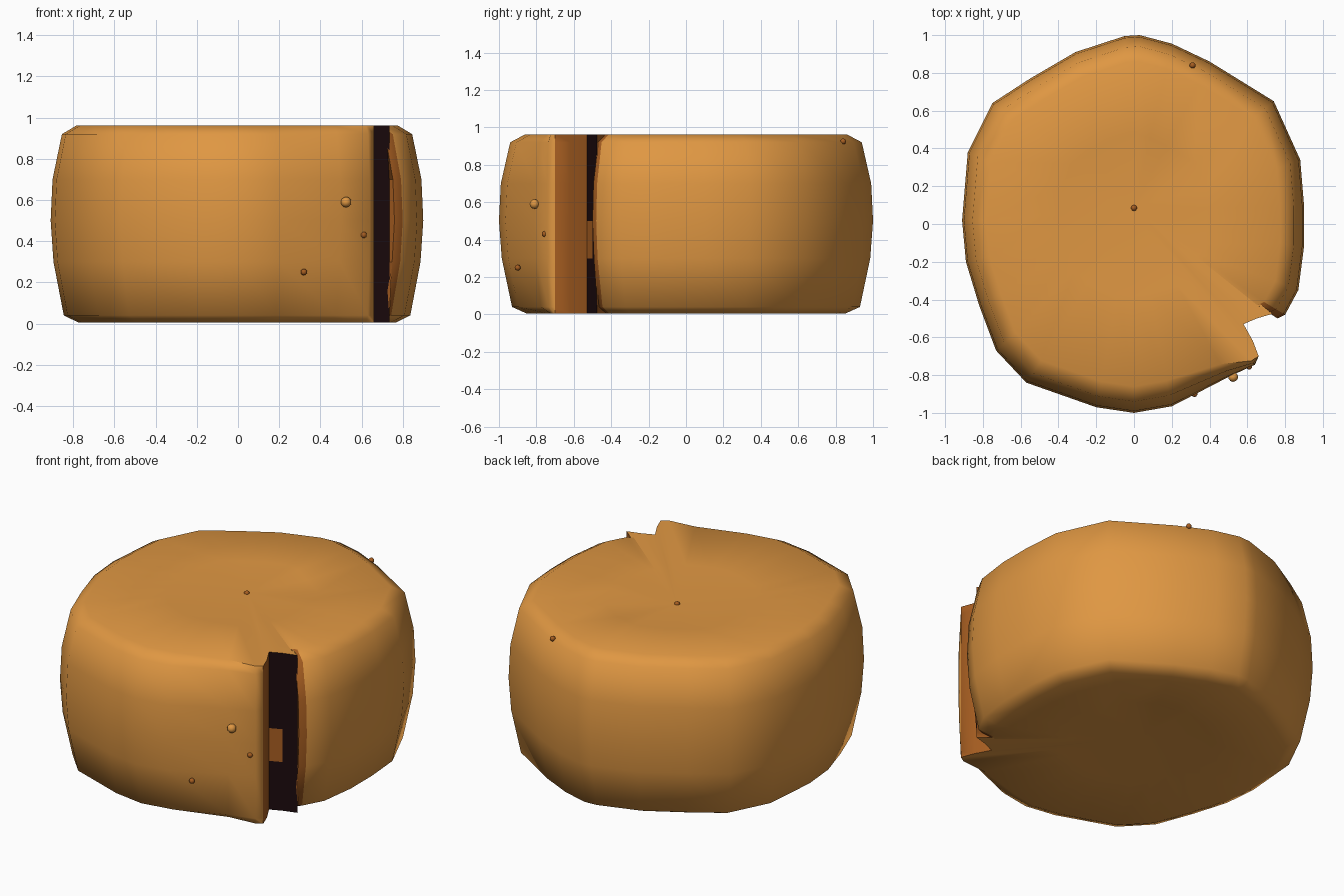
import bpy, bmesh, math
from mathutils import Vector

if "Cube" in bpy.data.objects:
    bpy.data.objects.remove(bpy.data.objects["Cube"])


def material(name, rgb):
    m = bpy.data.materials.new(name)
    m.diffuse_color = (*rgb, 1)
    m.use_nodes = True
    m.node_tree.nodes["Principled BSDF"].inputs["Base Color"].default_value = m.diffuse_color
    return m


crust = material("golden crust", (0.74, 0.31, 0.055))
brown = material("toasted brown", (0.38, 0.11, 0.015))
dark = material("dark inside", (0.011, 0.003, 0.004))

# Rounded outline seen from above, going clockwise
outer = [(0.03, 1.0), (0.2, 0.955), (0.4, 0.86), (0.74, 0.65), (0.88, 0.34),
         (0.9, 0.1), (0.9, -0.12), (0.87, -0.35), (0.8, -0.48)]
# Vertical split in the side: back wall, deep corner, front wall
split = [(0.76, -0.5), (0.735, -0.475), (0.65, -0.5), (0.58, -0.53),
         (0.63, -0.62), (0.66, -0.7)]
rest = [(0.64, -0.745), (0.5, -0.81), (0.2, -0.965), (0.0, -1.0), (-0.2, -0.97),
        (-0.57, -0.84), (-0.73, -0.67), (-0.82, -0.43), (-0.89, -0.2), (-0.91, 0.02),
        (-0.88, 0.38), (-0.75, 0.64), (-0.55, 0.77), (-0.31, 0.91), (-0.05, 0.995)]
# how strongly each outline point follows the barrel bulge
points = ([(p, 1.0) for p in outer] + [(split[0], 1.0)]
          + [(p, 0.0) for p in split[1:]] + [(rest[0], 0.2), (rest[1], 0.6)]
          + [(p, 1.0) for p in rest[2:]])
levels = [(0.004, 0.85), (0.04, 0.93), (0.3, 0.985), (0.5, 1.0),
          (0.7, 0.99), (0.92, 0.94), (0.963, 0.86)]

bm = bmesh.new()
rings = []
for z, s in levels:
    rings.append([bm.verts.new((x * (1 + (s - 1) * w), y * (1 + (s - 1) * w), z))
                  for (x, y), w in points])
n = len(points)
first = len(outer)
for k in range(len(rings) - 1):
    for i in range(n):
        j = (i + 1) % n
        f = bm.faces.new((rings[k][i], rings[k][j], rings[k + 1][j], rings[k + 1][i]))
        if i in (first + 1, first + 2):
            patch = i == first + 2 and k == 2
            f.material_index = 1 if patch else 2
        elif first - 1 <= i <= first + 4:
            f.material_index = 1

# Slightly sunken top and bottom with a dented crease
centre, dent = Vector((0, 0.09)), Vector((0.2, 0.37))


def cap(ring, z_mid, z_low):
    mid = []
    for v in ring:
        p = centre + (v.co.xy - centre) * 0.5
        mid.append(bm.verts.new((p.x, p.y, z_low if (p - dent).length < 0.13 else z_mid)))
    c = bm.verts.new((centre.x, centre.y, z_low))
    for i in range(n):
        j = (i + 1) % n
        bm.faces.new((ring[i], ring[j], mid[j], mid[i]))
        bm.faces.new((mid[i], mid[j], c))


cap(rings[-1], 0.953, 0.93)
cap(rings[0], 0.014, 0.035)
bmesh.ops.recalc_face_normals(bm, faces=bm.faces)


def finish(bm, name, mats, angle):
    me = bpy.data.meshes.new(name)
    bm.to_mesh(me)
    bm.free()
    for m in mats:
        me.materials.append(m)
    ob = bpy.data.objects.new(name, me)
    bpy.context.collection.objects.link(ob)
    bpy.ops.object.select_all(action='DESELECT')
    ob.select_set(True)
    bpy.context.view_layer.objects.active = ob
    bpy.ops.object.shade_smooth_by_angle(angle=math.radians(angle))
    return ob


finish(bm, "split_loaf", [crust, brown, dark], 55)


# Small crumb and burnt specks on the surface
def speck(name, loc, r, mat):
    b = bmesh.new()
    bmesh.ops.create_icosphere(b, subdivisions=2, radius=r)
    finish(b, name, [mat], 60).location = loc


speck("crumb", (0.525, -0.81, 0.59), 0.026, crust)
for i, loc in enumerate([(0.32, -0.9, 0.25), (0.61, -0.755, 0.43), (0.31, 0.84, 0.925),
                         (0.0, 0.085, 0.93)]):
    speck(f"burnt_speck_{i + 1}", loc, 0.016, brown)
